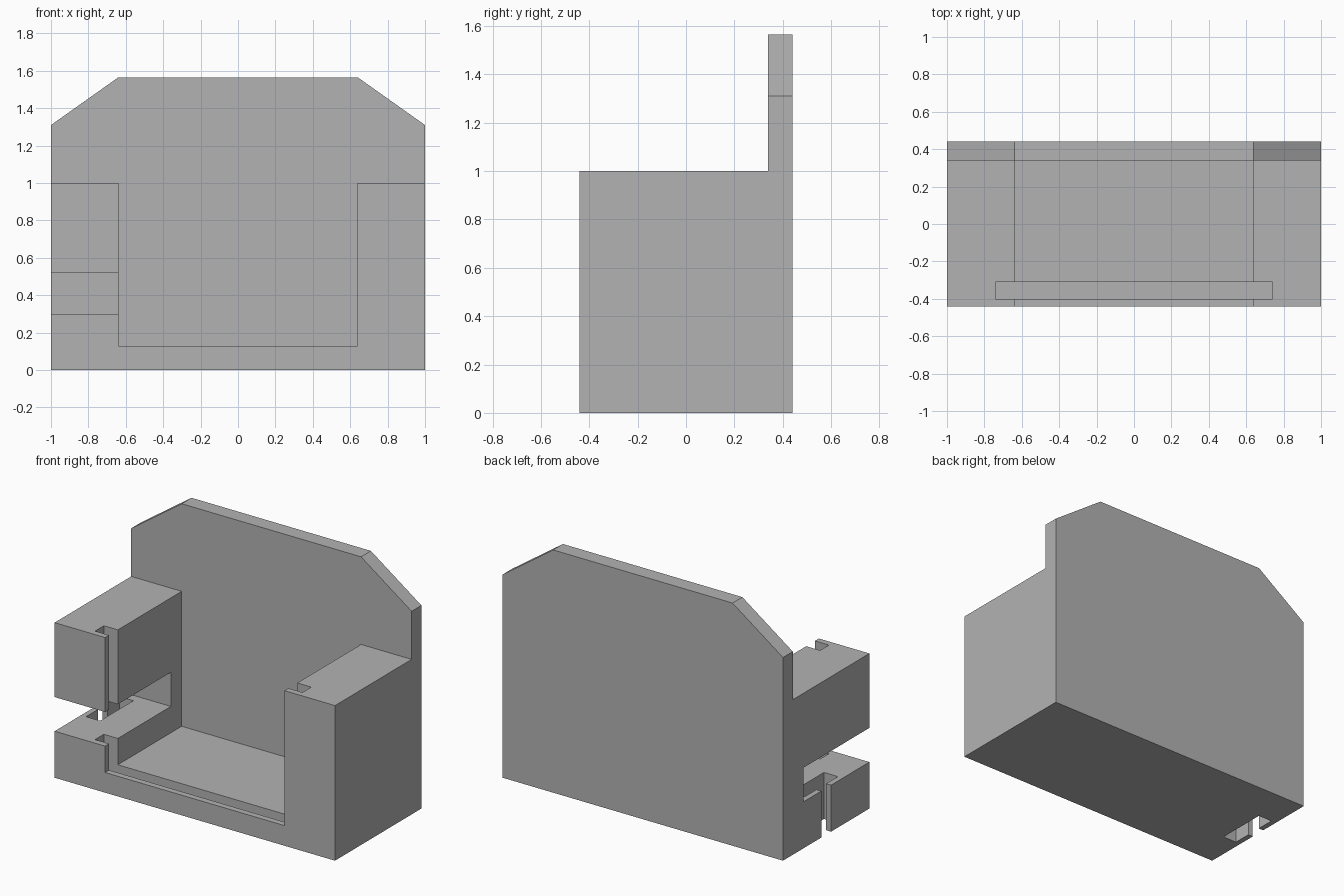
import bpy
import bmesh
from mathutils import Vector

cube = bpy.data.objects.get("Cube")
if cube:
    bpy.data.objects.remove(cube, do_unlink=True)

grey = bpy.data.materials.new("plain grey")
grey.use_nodes = True
colour = (0.45, 0.45, 0.45, 1)
grey.diffuse_color = colour
grey.node_tree.nodes["Principled BSDF"].inputs["Base Color"].default_value = colour


def prism(name, outline, y0, y1):
    """Extrude an x-z outline from y0 to y1."""
    bm = bmesh.new()
    face = bm.faces.new([bm.verts.new((x, y0, z)) for x, z in outline])
    out = bmesh.ops.extrude_face_region(bm, geom=[face])
    moved = [v for v in out["geom"] if isinstance(v, bmesh.types.BMVert)]
    bmesh.ops.translate(bm, verts=moved, vec=Vector((0, y1 - y0, 0)))
    bmesh.ops.recalc_face_normals(bm, faces=bm.faces)
    mesh = bpy.data.meshes.new(name)
    bm.to_mesh(mesh)
    bm.free()
    mesh.materials.append(grey)
    obj = bpy.data.objects.new(name, mesh)
    bpy.context.scene.collection.objects.link(obj)
    return obj


def cut(target, name, xs, ys, zs):
    """Subtract a box from the target and discard the cutter."""
    (x0, x1), (z0, z1) = xs, zs
    cutter = prism(name, [(x0, z0), (x1, z0), (x1, z1), (x0, z1)], *ys)
    cutter.hide_render = True
    mod = target.modifiers.new(name, "BOOLEAN")
    mod.operation = "DIFFERENCE"
    mod.solver = "EXACT"
    mod.object = cutter
    bpy.context.view_layer.objects.active = target
    bpy.ops.object.modifier_apply(modifier=mod.name)
    bpy.data.objects.remove(cutter, do_unlink=True)


half_depth, panel_front, inner, top = 0.44, 0.34, 0.64, 1.565
front = -half_depth - 0.1

# Whole block with chamfered upper corners
right_side = [(1, 0), (1, 1.31), (inner, top)]
outline = right_side + [(-x, z) for x, z in reversed(right_side)]
body = prism("holder_body", outline, -half_depth, half_depth)

# Space above the side pillars, and the open bay between them
cut(body, "upper_space", (-1.2, 1.2), (front, panel_front), (1, 2))
cut(body, "central_bay", (-inner, inner), (front, panel_front), (0.13, 1.2))

# Sliding panel groove behind the front lip
cut(body, "panel_groove", (-0.74, 0.74), (-0.4, -0.31), (0.05, 1.2))

# Side gap through one pillar
cut(body, "side_gap", (-1.2, -0.5), (front, 0.23), (0.3, 0.52))

# T-shaped vertical slot below the side gap
cut(body, "slot_wide", (-0.965, -0.865), (-0.17, 0.17), (-0.1, 0.4))
cut(body, "slot_mouth", (-1.2, -0.9), (-0.05, 0.05), (-0.1, 0.4))
